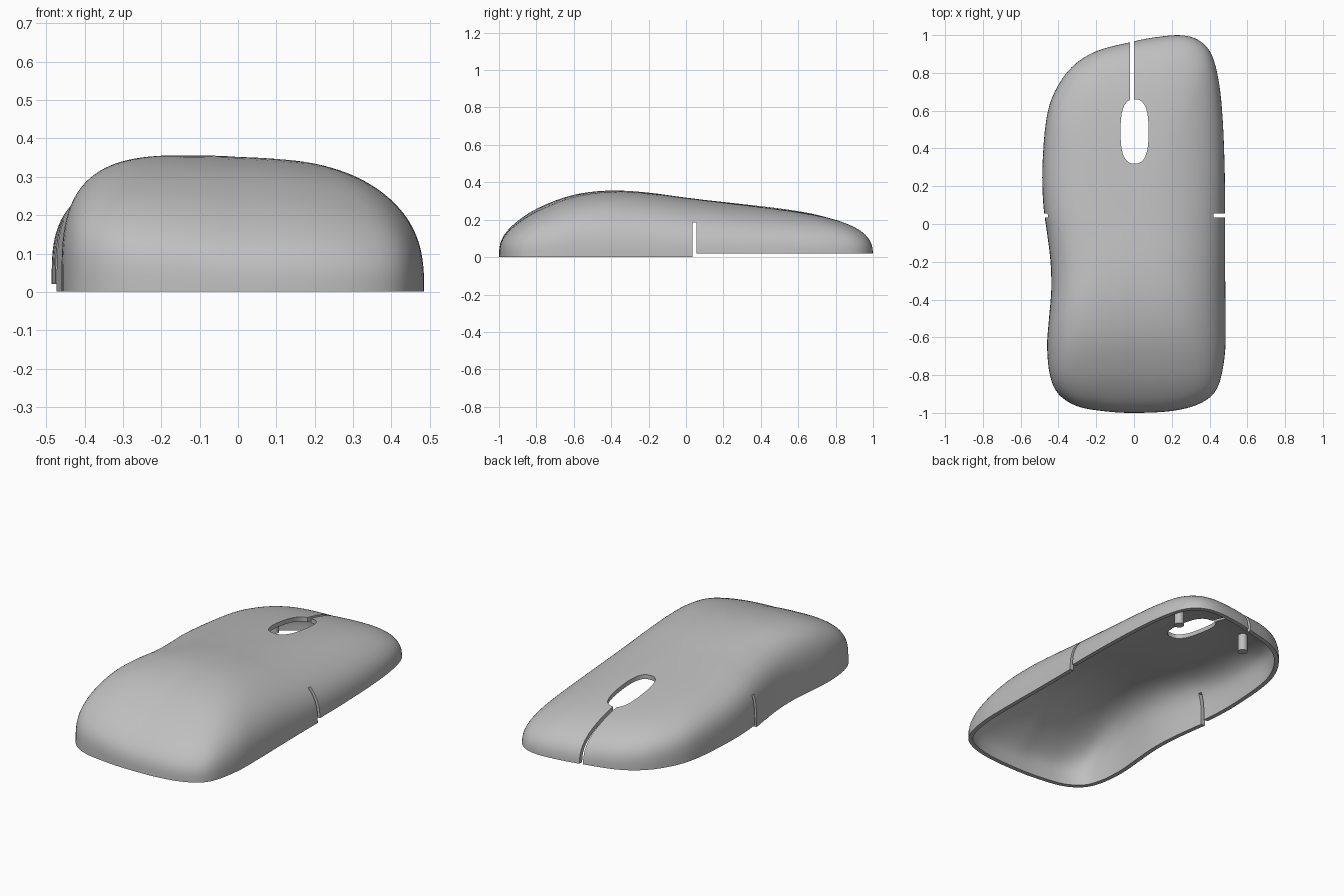
import bpy, bmesh, math
from mathutils import Vector

cube = bpy.data.objects.get("Cube")
if cube:
    bpy.data.objects.remove(cube, do_unlink=True)

grey = bpy.data.materials.new("plain_grey")
grey.use_nodes = True
GREY = (0.52, 0.52, 0.52, 1)
grey.diffuse_color = GREY
grey.node_tree.nodes["Principled BSDF"].inputs["Base Color"].default_value = GREY

# Plan outline, counterclockwise from the middle of the button end
OUTLINE = [(-.01, .965), (-.2, .915), (-.33, .83), (-.42, .7), (-.465, .55),
           (-.485, .3), (-.48, .1), (-.46, -.05), (-.442, -.2), (-.438, -.35),
           (-.45, -.5), (-.46, -.65), (-.445, -.8), (-.4, -.9), (-.3, -.965),
           (-.15, -.992), (0, -1), (.2, -.99), (.35, -.95), (.44, -.87),
           (.48, -.7), (.485, -.5), (.482, -.2), (.482, .1), (.48, .3),
           (.47, .55), (.45, .75), (.41, .9), (.34, .975), (.24, 1), (.1, .987)]
# Crown height at even steps along the length
CROWN = [.27, .318, .354, .361, .345, .318, .295, .278, .268, .264, .262]
STEPS, RINGS = 4, 36


def spline(a, b, c, d, t):
    return b + (c - a) * t / 2 + (a - b * 2.5 + c * 2 - d / 2) * t**2 + ((b - c) * 1.5 + (d - a) / 2) * t**3


def crown(x, y):
    f = max(0, min(9.999, (y + 1) * 5))
    i = int(f)
    h = [CROWN[max(0, min(10, i + k))] for k in (-1, 0, 1, 2)]
    return spline(*h, f - i) * (1 - .5 * max(0, x + .08) ** 2)


def new_object(name, bm):
    mesh = bpy.data.meshes.new(name)
    bm.normal_update()
    bm.to_mesh(mesh)
    bm.free()
    mesh.materials.append(grey)
    obj = bpy.data.objects.new(name, mesh)
    bpy.context.collection.objects.link(obj)
    return obj


def activate(obj):
    bpy.ops.object.select_all(action='DESELECT')
    obj.select_set(True)
    bpy.context.view_layer.objects.active = obj


def prism(name, points, low, high):
    bm = bmesh.new()
    face = bm.faces.new([bm.verts.new((x, y, low)) for x, y in points])
    top = bmesh.ops.extrude_face_region(bm, geom=[face])["geom"]
    bmesh.ops.translate(bm, vec=(0, 0, high - low),
                        verts=[v for v in top if isinstance(v, bmesh.types.BMVert)])
    bmesh.ops.recalc_face_normals(bm, faces=bm.faces)
    return new_object(name, bm)


def block(name, x0, x1, y0, y1, z0, z1):
    return prism(name, [(x0, y0), (x1, y0), (x1, y1), (x0, y1)], z0, z1)


def oval(cx, cy, rx, ry, power, count):
    points = []
    for i in range(count):
        a = math.tau * i / count
        c, s = math.cos(a), math.sin(a)
        points.append((cx + rx * math.copysign(abs(c) ** power, c),
                       cy + ry * math.copysign(abs(s) ** power, s)))
    return points


# Domed shell: outline rings shrink inwards while rising to the crown
pts = [Vector(p) for p in OUTLINE]
n = len(pts)
loop = [spline(*(pts[(i + k) % n] for k in (-1, 0, 1, 2)), s / STEPS)
        for i in range(n) for s in range(STEPS)]
bm = bmesh.new()
rings = []
for k in range(RINGS):
    phi = math.pi / 2 * k / RINGS
    ring = []
    for p in loop:
        power = 2 / (2.9 + .9 * max(0, min(1, -p.x / .48)))
        q = p * math.cos(phi) ** power
        ring.append(bm.verts.new((q.x, q.y, crown(q.x, q.y) * math.sin(phi) ** power)))
    rings.append(ring)
apex = bm.verts.new((0, 0, crown(0, 0)))
m = len(loop)
for i in range(m):
    j = (i + 1) % m
    for low, high in zip(rings, rings[1:]):
        bm.faces.new((low[i], low[j], high[j], high[i]))
    bm.faces.new((rings[-1][i], rings[-1][j], apex))
shell = new_object("shell", bm)
solid = shell.modifiers.new("thickness", 'SOLIDIFY')
solid.thickness = .025
solid.offset = -1

# Openings: flat base, raised button edge, side gaps, button split, wheel hole
cutters = [
    block("base_cutter", -2, 2, -2, 2, -1, .0005),
    block("button_edge_cutter", -2, 2, .045, 2, -1, .02),
    block("side_gap_cutter", -2, 2, .035, .055, -1, .185),
    block("button_split_cutter", -.02, 0, .55, 2, -1, 1),
    prism("wheel_hole_cutter", oval(.003, .49, .074, .17, .75, 64), -1, 1),
]
for cutter in cutters:
    cutter.hide_render = True
    cut = shell.modifiers.new(cutter.name, 'BOOLEAN')
    cut.operation = 'DIFFERENCE'
    cut.solver = 'EXACT'
    cut.object = cutter
activate(shell)
for name in [mod.name for mod in shell.modifiers]:
    bpy.ops.object.modifier_apply(modifier=name)
for cutter in cutters:
    bpy.data.objects.remove(cutter, do_unlink=True)
bpy.ops.object.shade_smooth_by_angle(angle=math.radians(35))

# Switch pegs under each button
for side, x in (("right", -.225), ("left", .225)):
    peg = prism(side + "_button_peg", oval(x, .65, .026, .026, 1, 24), .1, .2)
    activate(peg)
    bpy.ops.object.shade_smooth_by_angle(angle=math.radians(35))
